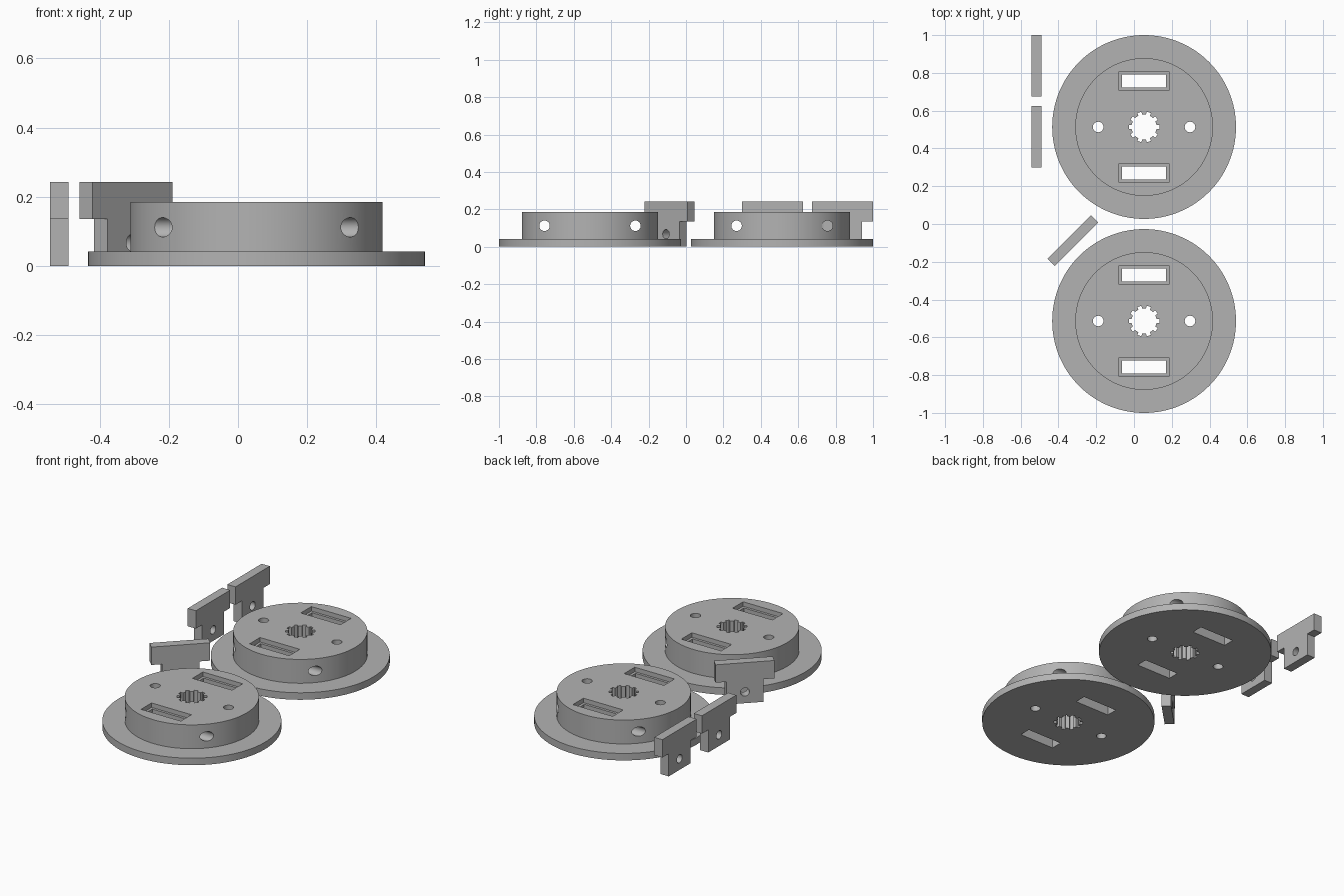
import bpy, bmesh, math
from mathutils import Matrix

if "Cube" in bpy.data.objects:
    bpy.data.objects.remove(bpy.data.objects["Cube"])

grey = bpy.data.materials.new("mid grey")
grey.diffuse_color = (0.45, 0.45, 0.45, 1)
grey.use_nodes = True
grey.node_tree.nodes["Principled BSDF"].inputs["Base Color"].default_value = grey.diffuse_color


def prism(name, pts, z0, z1, mat=Matrix()):
    """Extrude a 2D outline from z0 to z1, then place it."""
    bm = bmesh.new()
    face = bm.faces.new([bm.verts.new((x, y, z0)) for x, y in pts])
    ext = bmesh.ops.extrude_face_region(bm, geom=[face])["geom"]
    verts = [v for v in ext if isinstance(v, bmesh.types.BMVert)]
    bmesh.ops.translate(bm, verts=verts, vec=(0, 0, z1 - z0))
    bmesh.ops.recalc_face_normals(bm, faces=bm.faces)
    bm.transform(mat)
    me = bpy.data.meshes.new(name)
    bm.to_mesh(me)
    bm.free()
    me.materials.append(grey)
    ob = bpy.data.objects.new(name, me)
    bpy.context.collection.objects.link(ob)
    return ob


def circle(r, n, cx=0, cy=0):
    return [(cx + r * math.cos(2 * math.pi * i / n),
             cy + r * math.sin(2 * math.pi * i / n)) for i in range(n)]


def rect(hx, hy, cx=0, cy=0):
    return [(cx - hx, cy - hy), (cx + hx, cy - hy), (cx + hx, cy + hy), (cx - hx, cy + hy)]


def combine(ob, tool, op="DIFFERENCE"):
    """Apply a boolean and remove the tool."""
    bpy.context.view_layer.objects.active = ob
    mod = ob.modifiers.new("bool", "BOOLEAN")
    mod.operation, mod.object, mod.solver = op, tool, "EXACT"
    bpy.ops.object.modifier_apply(modifier=mod.name)
    bpy.data.objects.remove(tool)


def smooth(ob):
    bpy.ops.object.select_all(action="DESELECT")
    ob.select_set(True)
    bpy.context.view_layer.objects.active = ob
    bpy.ops.object.shade_smooth_by_angle(angle=math.radians(30))


# Toothed outline of the central bore
TEETH = 10
spline = []
for i in range(TEETH):
    for r, a in ((0.067, -0.26), (0.082, -0.22), (0.082, 0.22), (0.067, 0.26)):
        t = 2 * math.pi * (i + a) / TEETH
        spline.append((r * math.cos(t), r * math.sin(t)))

SLOT = 0.243   # offset of slots and pin holes from the hub centre
TOP = 0.185    # height of the raised boss


def hub(name, cx, cy):
    # flange with a raised boss
    ob = prism(name, circle(0.4865, 128), 0, 0.042)
    combine(ob, prism("boss", circle(0.3645, 128), 0.02, TOP), "UNION")
    # central toothed bore
    combine(ob, prism("bore", spline, -0.1, 0.4))
    for s in (-1, 1):
        # stepped slot: narrow through hole with a shallow wider recess
        combine(ob, prism("slot", rect(0.1165, 0.035, 0, s * SLOT), -0.1, 0.4))
        combine(ob, prism("recess", rect(0.132, 0.05, 0, s * SLOT), TOP - 0.027, 0.4))
        # vertical pin hole
        combine(ob, prism("pin", circle(0.028, 32, s * SLOT), -0.1, 0.4))
        # cross hole running sideways through the slot
        place = Matrix.Translation((0, s * SLOT, 0.112)) @ Matrix.Rotation(math.pi / 2, 4, "Y")
        combine(ob, prism("cross", circle(0.028, 32), -0.6, 0.6, place))
    ob.location = (cx, cy, 0)
    smooth(ob)


# T-shaped outline of the keys: narrow stem, wide head
TEE = [(-0.1025, 0), (0.1025, 0), (0.1025, 0.136), (0.1625, 0.136),
       (0.1625, 0.243), (-0.1625, 0.243), (-0.1625, 0.136), (-0.1025, 0.136)]


def key(name, x, y, angle):
    place = (Matrix.Translation((x, y, 0)) @ Matrix.Rotation(math.radians(angle), 4, "Z")
             @ Matrix.Rotation(math.pi / 2, 4, "X"))
    ob = prism(name, TEE, -0.027, 0.027, place)
    # pin hole through the stem
    combine(ob, prism("hole", circle(0.025, 32, 0, 0.067), -0.1, 0.1, place))
    smooth(ob)


hub("front_hub", 0.0535, -0.5135)
hub("back_hub", 0.0535, 0.5135)
key("diagonal_key", -0.324, -0.088, 45)
key("side_key_front", -0.5165, 0.4625, 90)
key("side_key_back", -0.5165, 0.8375, 90)
